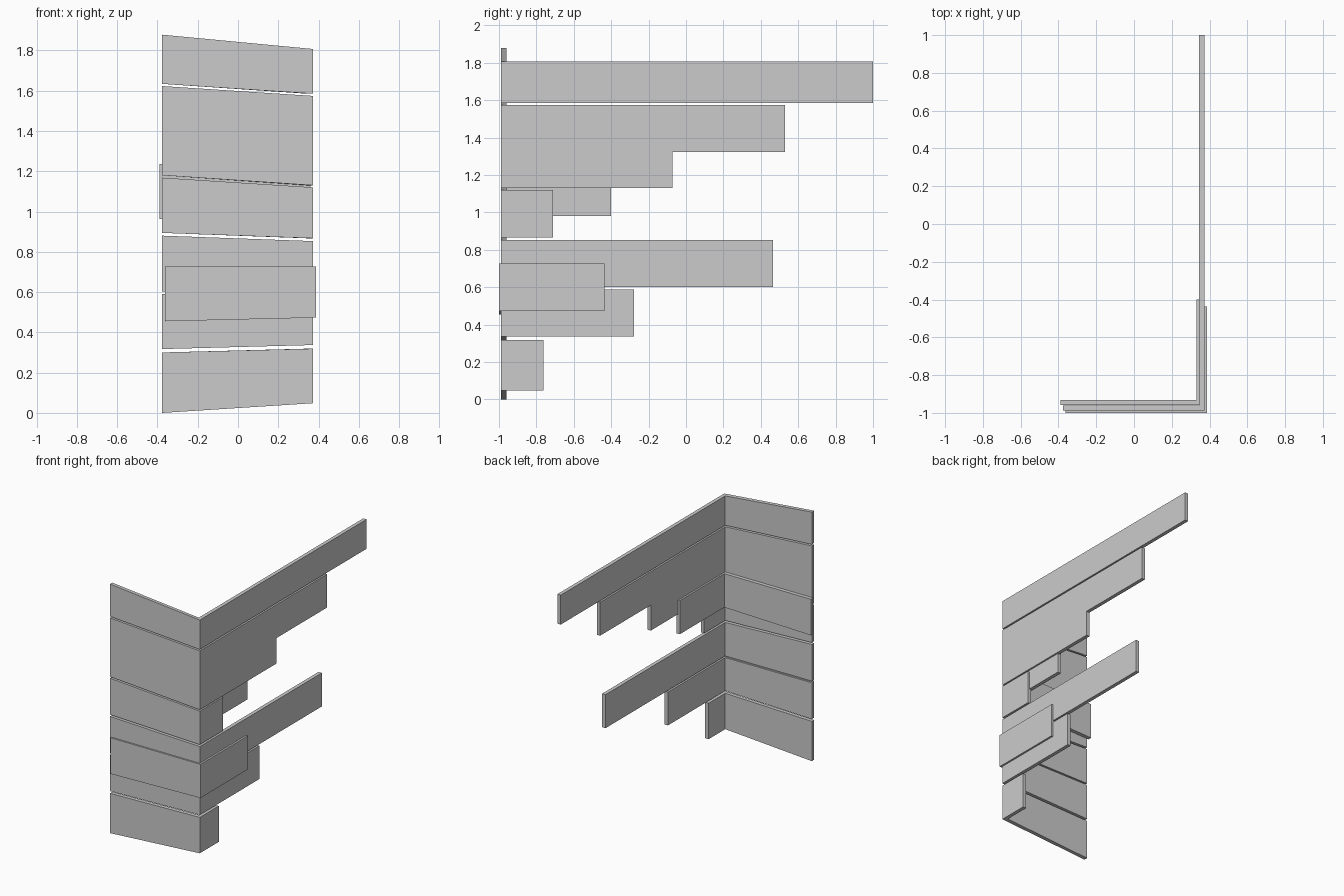
import bpy, bmesh

if "Cube" in bpy.data.objects:
    bpy.data.objects.remove(bpy.data.objects["Cube"])

T = 0.028   # board thickness
W = 0.75    # width of the front leg


def corner_board(name, left, right, end, corner=(0.373, -0.988), step=None):
    """L-shaped board: sloping front leg, level side leg running back to y = end.
    left / right are (bottom, top) heights; step = (y, z) notches the underside."""
    cx, cy = corner
    # outline unrolled along the L: (station, z), 'L' is the left end, 'C' the corner
    outline = [('L', left[0]), ('C', right[0])]
    if step:
        outline += [(step[0], right[0]), step, (end, step[1])]
    else:
        outline += [(end, right[0])]
    outline += [(end, right[1]), ('C', right[1]), ('L', left[1])]

    def place(station, z, inset):
        if station == 'L':
            return (cx - W, cy + inset, z)
        if station == 'C':
            return (cx - inset, cy + inset, z)
        return (cx - inset, station, z)

    bm = bmesh.new()
    outer = [bm.verts.new(place(s, z, 0)) for s, z in outline]
    inner = [bm.verts.new(place(s, z, T)) for s, z in outline]
    n = len(outline)
    for ring in (outer, inner):
        bm.faces.new([ring[0], ring[1], ring[n - 2], ring[n - 1]])
        bm.faces.new(ring[1:n - 1])
    for i in range(n):
        j = (i + 1) % n
        bm.faces.new([outer[i], inner[i], inner[j], outer[j]])
    bmesh.ops.recalc_face_normals(bm, faces=bm.faces)
    mesh = bpy.data.meshes.new(name)
    bm.to_mesh(mesh)
    bm.free()
    obj = bpy.data.objects.new(name, mesh)
    bpy.context.collection.objects.link(obj)
    return obj


# Main stack of boards, bottom to top
corner_board("bottom_board", (0.0, 0.30), (0.048, 0.319), -0.762)
corner_board("second_board", (0.317, 0.591), (0.337, 0.588), -0.277)
corner_board("third_board", (0.603, 0.88), (0.60, 0.853), 0.466)
corner_board("fourth_board", (0.894, 1.168), (0.867, 1.12), -0.71)
corner_board("stepped_board", (1.18, 1.623), (1.13, 1.574), 0.53,
             step=(-0.073, 1.322))
corner_board("top_board", (1.634, 1.878), (1.585, 1.807), 1.0)

# Repair boards: one nailed outside the stack, one inside
corner_board("outer_patch_board", (0.455, 0.727), (0.473, 0.727), -0.436,
             corner=(0.387, -1.0))
corner_board("inner_patch_board", (0.963, 1.235), (0.981, 1.235), -0.40,
             corner=(0.36, -0.959))
